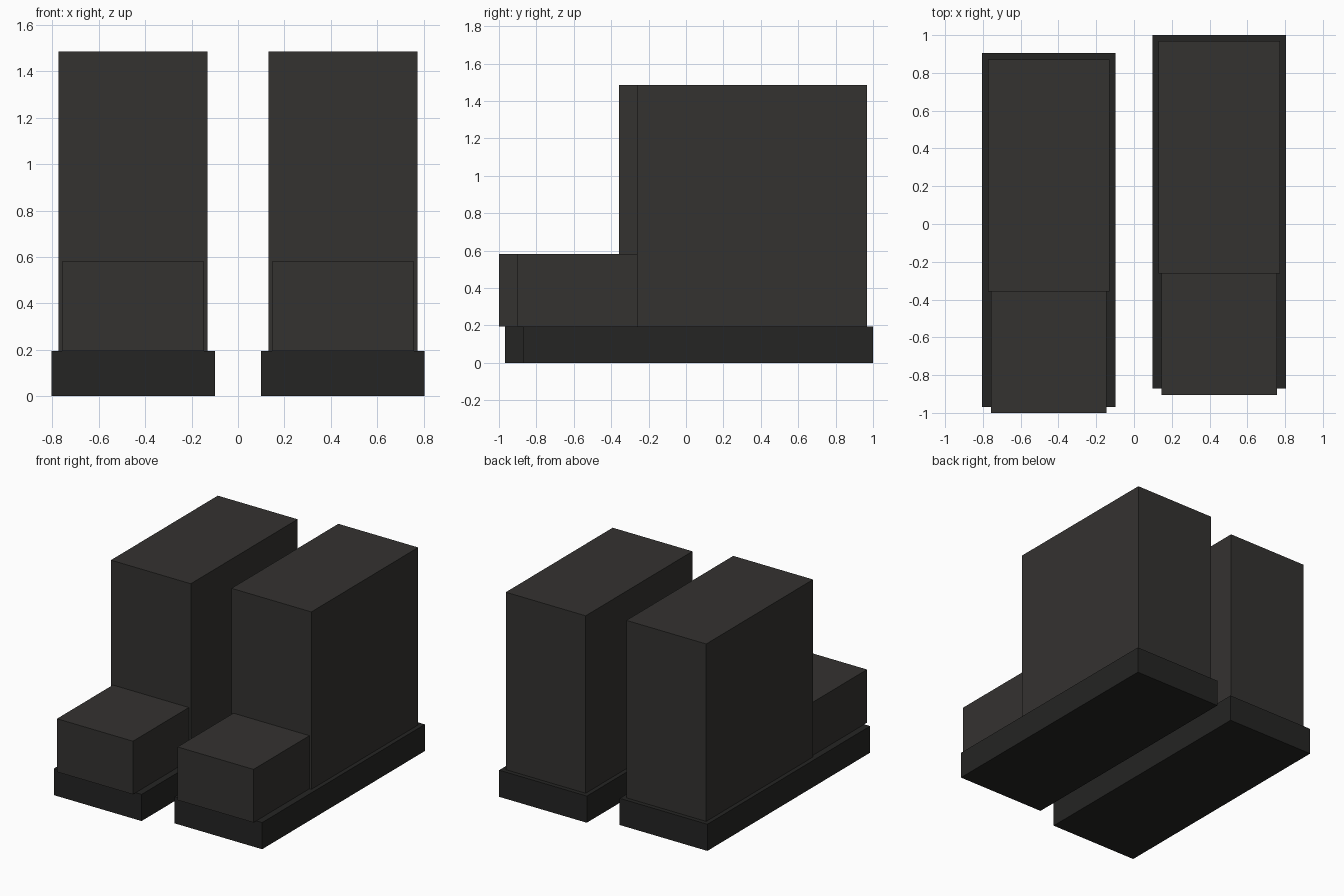
import bpy

if "Cube" in bpy.data.objects:
    bpy.data.objects.remove(bpy.data.objects["Cube"])

def material(name, rgb):
    m = bpy.data.materials.new(name)
    m.diffuse_color = (*rgb, 1)
    m.use_nodes = True
    m.node_tree.nodes["Principled BSDF"].inputs["Base Color"].default_value = m.diffuse_color
    return m

leather = material("dark_leather", (0.034, 0.032, 0.030))
rubber = material("black_rubber", (0.018, 0.018, 0.017))

def box(name, x, width, y0, y1, z0, z1, mat):
    bpy.ops.mesh.primitive_cube_add(size=1, location=(x, (y0 + y1) / 2, (z0 + z1) / 2))
    ob = bpy.context.object
    ob.name = name
    ob.scale = (width, y1 - y0, z1 - z0)
    bpy.ops.object.transform_apply(location=False, rotation=False, scale=True)
    ob.data.materials.append(mat)

# a pair of blocky boots, the right one set slightly further back
SOLE_TOP = 0.194
for side, x, dy in (("left", -0.452, 0.0), ("right", 0.452, 0.096)):
    box(side + "_sole", x, 0.706, -0.968 + dy, 0.904 + dy, 0, SOLE_TOP, rubber)
    box(side + "_shaft", x, 0.643, -0.357 + dy, 0.872 + dy, SOLE_TOP, 1.486, leather)
    box(side + "_toe", x, 0.612, -1.0 + dy, -0.357 + dy, SOLE_TOP, 0.581, leather)
